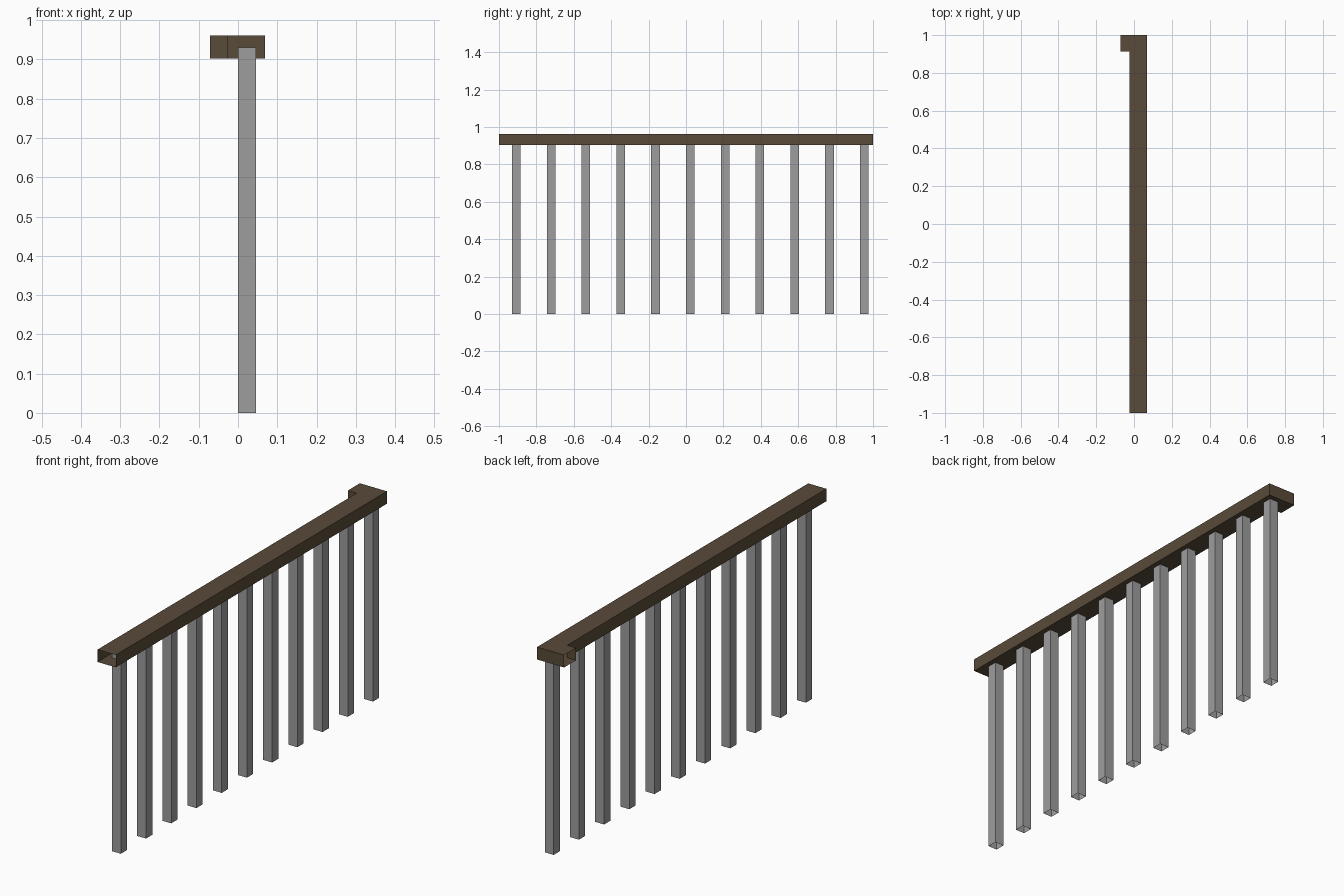
import bpy
import bmesh

if "Cube" in bpy.data.objects:
    bpy.data.objects.remove(bpy.data.objects["Cube"])


def material(name, rgb):
    m = bpy.data.materials.new(name)
    m.diffuse_color = (*rgb, 1.0)
    m.use_nodes = True
    m.node_tree.nodes["Principled BSDF"].inputs["Base Color"].default_value = m.diffuse_color
    return m


wood = material("dark_brown_wood", (0.100, 0.070, 0.041))
metal = material("grey_metal", (0.34, 0.34, 0.34))


def prism(name, plan, z0, z1, mat, open_sides=(), caps=True):
    """Extrude a counter-clockwise plan outline, leaving some sides open."""
    bm = bmesh.new()
    low = [bm.verts.new((x, y, z0)) for x, y in plan]
    high = [bm.verts.new((x, y, z1)) for x, y in plan]
    n = len(plan)
    for i in range(n):
        j = (i + 1) % n
        if i not in open_sides:
            bm.faces.new((low[i], low[j], high[j], high[i]))
    if caps:
        bm.faces.new(high)
        bm.faces.new(low[::-1])
    mesh = bpy.data.meshes.new(name)
    bm.to_mesh(mesh)
    bm.free()
    mesh.materials.append(mat)
    ob = bpy.data.objects.new(name, mesh)
    bpy.context.collection.objects.link(ob)
    return ob


# Hollow L-shaped handrail, open at both joining ends
rail_plan = [(-0.025, -1), (0.069, -1), (0.069, 1),
             (-0.071, 1), (-0.071, 0.912), (-0.025, 0.912)]
prism("handrail", rail_plan, 0.903, 0.961, wood, open_sides=(0, 3))

# Row of square tube balusters, tops tucked inside the handrail
W = 0.046
for k in range(11):
    y = -0.907 + 0.186 * k
    plan = [(0, y - W / 2), (W, y - W / 2), (W, y + W / 2), (0, y + W / 2)]
    prism(f"baluster_{k + 1}", plan, 0.0, 0.931, metal, caps=False)
